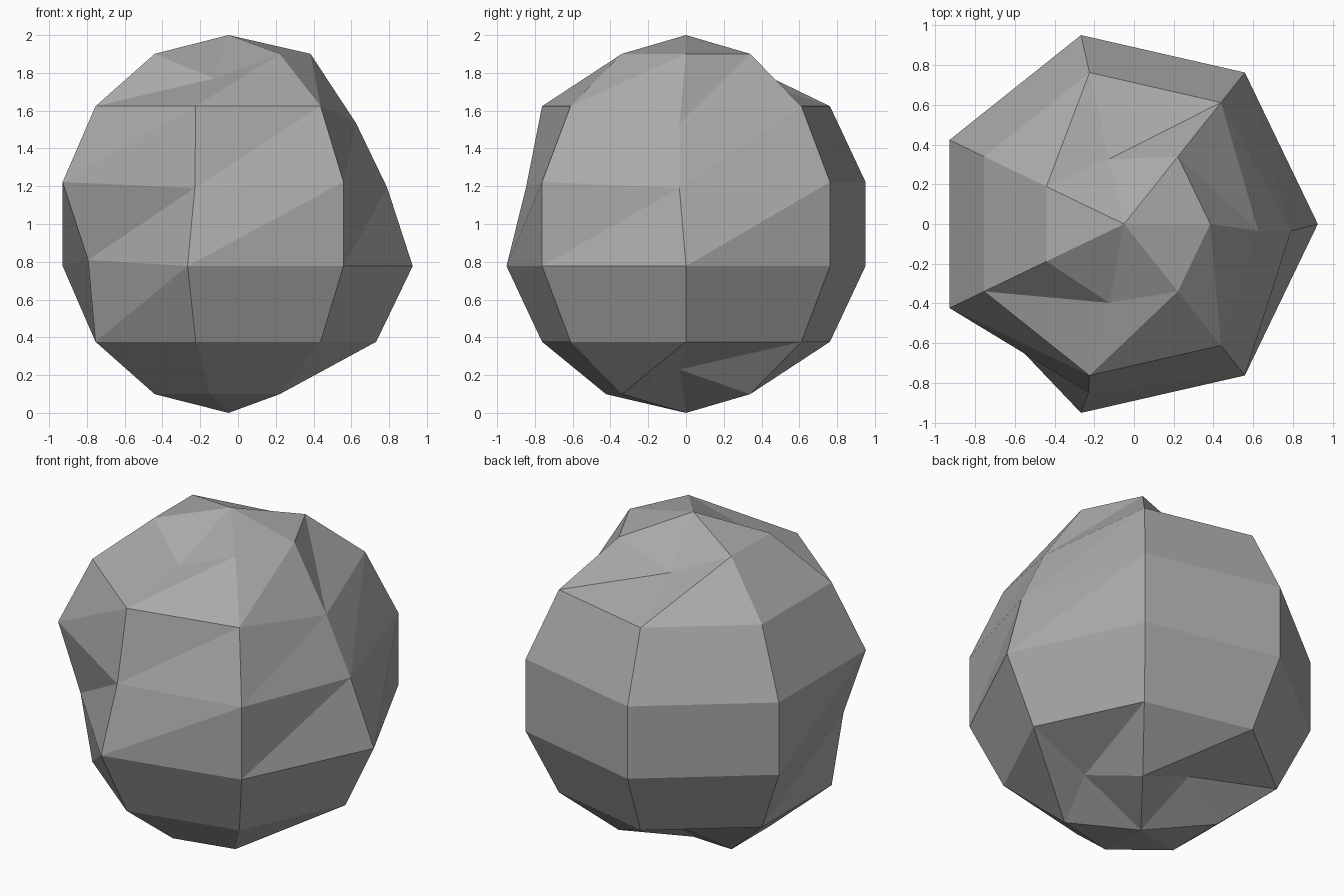
import bpy
import bmesh
from math import atan2, cos, sin, pi
from mathutils import Matrix, Vector

cube = bpy.data.objects.get("Cube")
if cube:
    bpy.data.objects.remove(cube, do_unlink=True)

# Plain grey stone
stone = bpy.data.materials.new("stone_grey")
grey = (0.4, 0.4, 0.4, 1)
stone.use_nodes = True
stone.diffuse_color = grey
stone.node_tree.nodes["Principled BSDF"].inputs["Base Color"].default_value = grey

# Low-poly ball with one meridian on +x
SIDES = 7
UP = Vector((0, 0, 1))
bm = bmesh.new()
bmesh.ops.create_uvsphere(bm, u_segments=SIDES, v_segments=SIDES, radius=1)
first = next(v for v in bm.verts if abs(v.co.z) < 0.95).co
turn = Matrix.Rotation(-atan2(first.y, first.x), 3, "Z")
bmesh.ops.rotate(bm, verts=bm.verts[:], cent=(0, 0, 0), matrix=turn)

# Facets: split every quad along the diagonal that rises counter-clockwise
for face in [f for f in bm.faces if len(f.verts) == 4]:
    rise = UP.cross(face.calc_center_median()).normalized() + UP
    corners = sorted(face.verts, key=lambda v: v.co.dot(rise))
    bmesh.utils.face_split(face, corners[0], corners[-1])

# Dents: (ring counted from the top, meridian counted from +x)
dents = [(1, 2), (1, 5), (2, 0), (3, 0), (3, 5), (4, 4), (6, 0), (6, 2)]
chipped = []
for ring, side in dents:
    tilt, around = pi * ring / SIDES, 2 * pi * side / SIDES
    spot = Vector((sin(tilt) * cos(around), sin(tilt) * sin(around), cos(tilt)))
    chipped.append(min(bm.verts, key=lambda v: (v.co - spot).length))
for v in chipped:
    v.co = v.co * 0.855 + Vector((0.007, -0.035, 0))

# Stand the ball on the ground
bmesh.ops.translate(bm, verts=bm.verts[:], vec=(-0.05, 0, 1))
mesh = bpy.data.meshes.new("boulder")
bm.to_mesh(mesh)
bm.free()
mesh.materials.append(stone)
boulder = bpy.data.objects.new("boulder", mesh)
bpy.context.collection.objects.link(boulder)
